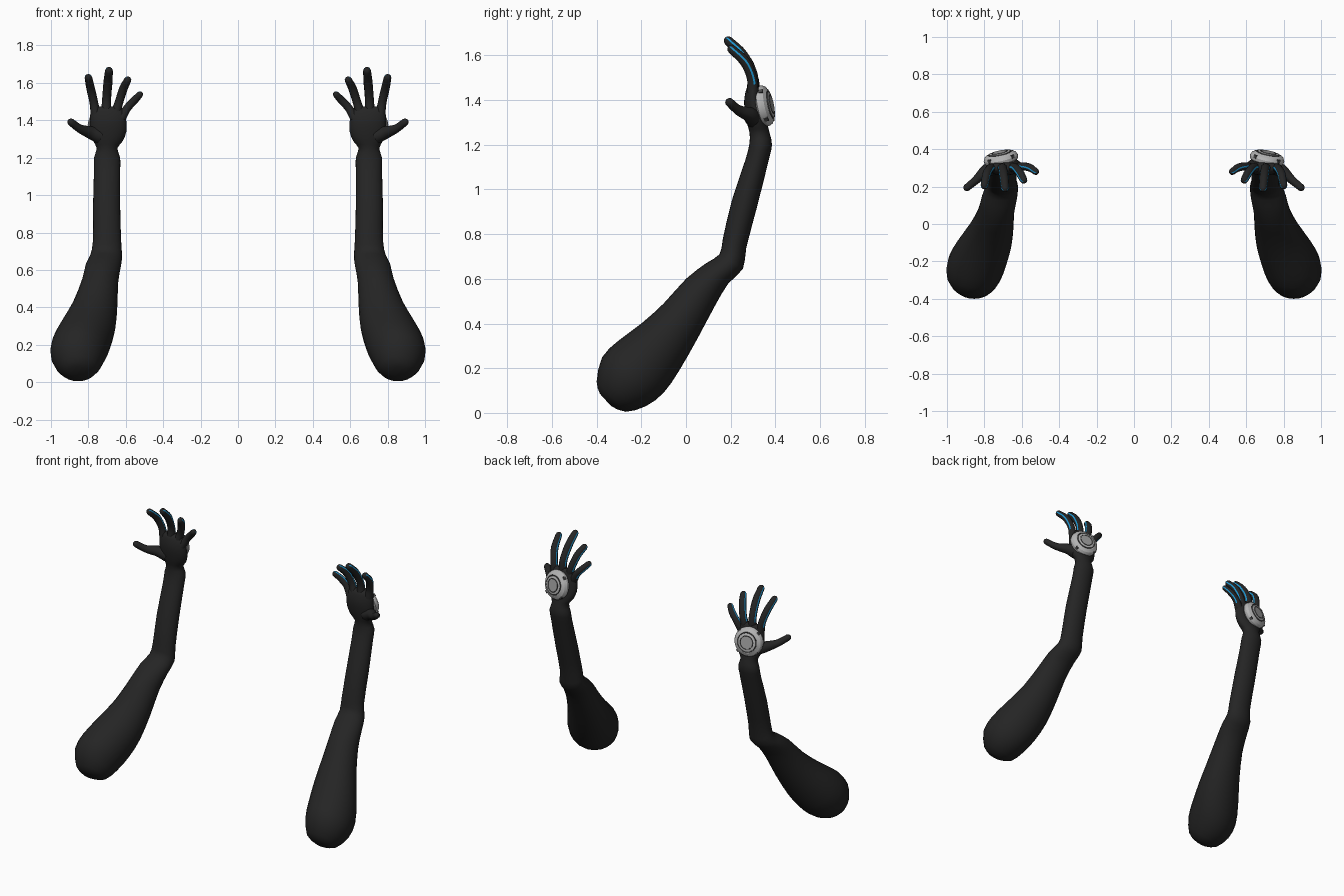
import bpy, bmesh, math
from mathutils import Vector, Matrix

if "Cube" in bpy.data.objects:
    bpy.data.objects.remove(bpy.data.objects["Cube"])


def material(name, r, g, b):
    m = bpy.data.materials.new(name)
    m.diffuse_color = (r, g, b, 1)
    m.use_nodes = True
    m.node_tree.nodes["Principled BSDF"].inputs["Base Color"].default_value = m.diffuse_color
    return m


BLACK = material("black_skin", 0.018, 0.018, 0.018)
BLUE = material("blue_line", 0.012, 0.32, 0.68)
LIGHT = material("light_metal", 0.46, 0.46, 0.46)
MID = material("mid_metal", 0.34, 0.34, 0.34)
DARK = material("dark_metal", 0.07, 0.07, 0.07)


def loft(name, rings, mats, rule=None, matrix=None, angle=50):
    """Skin closed rings, cap both ends, mirror to the other side."""
    bm = bmesh.new()
    rows = [[bm.verts.new(p) for p in ring] for ring in rings]
    n = len(rows[0])
    for i in range(len(rows) - 1):
        for j in range(n):
            k = (j + 1) % n
            f = bm.faces.new((rows[i][j], rows[i][k], rows[i + 1][k], rows[i + 1][j]))
            f.material_index = rule(i, j) if rule else 0
    bm.faces.new(rows[0])
    cap = bm.faces.new(rows[-1])
    cap.material_index = rule(len(rows) - 1, 0) if rule else 0
    bmesh.ops.recalc_face_normals(bm, faces=bm.faces)
    if matrix:
        bm.transform(matrix)
    me = bpy.data.meshes.new(name)
    bm.to_mesh(me)
    bm.free()
    ob = bpy.data.objects.new(name, me)
    bpy.context.collection.objects.link(ob)
    for m in mats:
        me.materials.append(m)
    bpy.ops.object.select_all(action='DESELECT')
    ob.select_set(True)
    bpy.context.view_layer.objects.active = ob
    bpy.ops.object.shade_smooth_by_angle(angle=math.radians(angle))
    ob.modifiers.new("other_side", 'MIRROR').use_mirror_merge = False
    return ob


def spline(pts, steps):
    """Smooth curve through points of any dimension."""
    p = [tuple(2 * a - b for a, b in zip(pts[0], pts[1]))] + list(pts)
    p.append(tuple(2 * a - b for a, b in zip(pts[-1], pts[-2])))
    out = []
    for i in range(1, len(p) - 2):
        for s in range(steps):
            t = s / steps
            out.append(tuple(0.5 * (2 * b + (c - a) * t + (2 * a - 5 * b + 4 * c - d) * t * t
                                    + (3 * b - a - 3 * c + d) * t ** 3)
                             for a, b, c, d in zip(*p[i - 1:i + 3])))
    return out + [tuple(pts[-1])]


# Arm and palm: front y, z, back y, z, inner x, outer x for each section
ARM = [
    (-.385, .085, -.335, .03, .82, .90), (-.40, .14, -.27, .005, .755, .955),
    (-.375, .25, -.18, .03, .71, 1.0), (-.30, .325, -.10, .09, .68, .995),
    (-.20, .40, -.03, .19, .655, .95), (-.10, .49, .05, .33, .645, .885),
    (0, .60, .13, .48, .64, .835), (.09, .67, .19, .58, .625, .815),
    (.15, .71, .255, .645, .62, .79), (.165, .78, .27, .74, .625, .775),
    (.205, .95, .32, .93, .63, .775), (.265, 1.13, .37, 1.13, .63, .77),
    (.283, 1.2, .385, 1.2, .63, .77), (.285, 1.25, .375, 1.25, .645, .755),
    (.275, 1.29, .365, 1.29, .615, .775), (.265, 1.34, .355, 1.34, .597, .79),
    (.26, 1.39, .345, 1.39, .597, .79), (.265, 1.43, .335, 1.43, .602, .79),
    (.275, 1.462, .328, 1.462, .62, .785), (.29, 1.475, .315, 1.475, .65, .76)]
rings = []
for y0, z0, y1, z1, x0, x1 in spline(ARM, 2):
    c = Vector(((x0 + x1) / 2, (y0 + y1) / 2, (z0 + z1) / 2))
    u, v = Vector(((x1 - x0) / 2, 0, 0)), Vector((0, (y1 - y0) / 2, (z1 - z0) / 2))
    rings.append([c + u * math.cos(a) + v * math.sin(a)
                  for a in (math.tau * j / 24 for j in range(24))])
loft("arm", rings, [BLACK], angle=80)

# Fingers: narrow side faces carry the blue lines
ANGLES = [5, 27, 60, 90, 120, 153, 175, 210, 240, 270, 300, 330]


def finger(name, pts, lines=True):
    path = spline(pts, 5)
    centres = [Vector(p[:3]) for p in path]
    rings = []
    n = len(path)
    for i, c in enumerate(centres):
        t = (centres[min(i + 1, n - 1)] - centres[max(i - 1, 0)]).normalized()
        side = t.cross(Vector((0, 1, 0.5))).normalized()
        back = side.cross(t)
        for shift, k in ([(0, 1)] if i < n - 1 else [(0, 1), (.5, .85), (.85, .5), (1, .12)]):
            r = path[i][3]
            rings.append([c + t * shift * r + (side * math.cos(math.radians(a))
                          + back * math.sin(math.radians(a))) * r * k for a in ANGLES])
    loft(name, rings, [BLACK, BLUE],
         (lambda i, j: int(lines and j in (0, 5) and 3 <= i < n + 1)), angle=80)


finger("index_finger", [(.762, .30, 1.435, .026), (.772, .295, 1.50, .023),
                        (.788, .265, 1.57, .023), (.80, .205, 1.628, .020)])
finger("middle_finger", [(.705, .30, 1.44, .027), (.702, .295, 1.52, .024),
                         (.695, .25, 1.605, .024), (.69, .19, 1.665, .021)])
finger("ring_finger", [(.655, .30, 1.435, .026), (.635, .30, 1.50, .023),
                       (.612, .275, 1.57, .023), (.59, .235, 1.615, .020)])
finger("little_finger", [(.625, .30, 1.41, .026), (.592, .308, 1.465, .022),
                         (.555, .30, 1.505, .021), (.525, .28, 1.537, .018)])
finger("thumb", [(.74, .305, 1.315, .04), (.79, .285, 1.335, .034),
                 (.845, .235, 1.355, .023), (.893, .195, 1.39, .020)], False)

# Round device on the back of the hand: radius, height
normal = Vector((.2, .96, .2)).normalized()
place = Matrix.Translation((.71, .343, 1.373)) @ normal.to_track_quat('Z', 'Y').to_matrix().to_4x4()


def disc(r, h):
    return [Vector((r * math.cos(a), r * math.sin(a), h))
            for a in (math.tau * j / 32 for j in range(32))]


PROFILE = [(.08, -.015), (.091, -.005), (.093, .012), (.086, .026), (.068, .037),
           (.064, .037), (.062, .033), (.059, .033), (.058, .040), (.044, .043),
           (.043, .040), (.040, .040), (.039, .044)]
KINDS = [1, 0, 0, 0, 0, 2, 2, 2, 0, 2, 2, 2, 1]
loft("hand_device", [disc(*p) for p in PROFILE], [LIGHT, MID, DARK],
     lambda i, j: KINDS[i], place, 25)

# Dark clips around the device rim
for i in range(4):
    a = math.radians(45 + 90 * i)
    box = [[Vector((x, y, z)) for x, y in ((.078, -.009), (.094, -.009), (.094, .009), (.078, .009))]
           for z in (.008, .027)]
    loft("device_clip_%d" % (i + 1), box, [DARK], None, place @ Matrix.Rotation(a, 4, 'Z'), 30)
